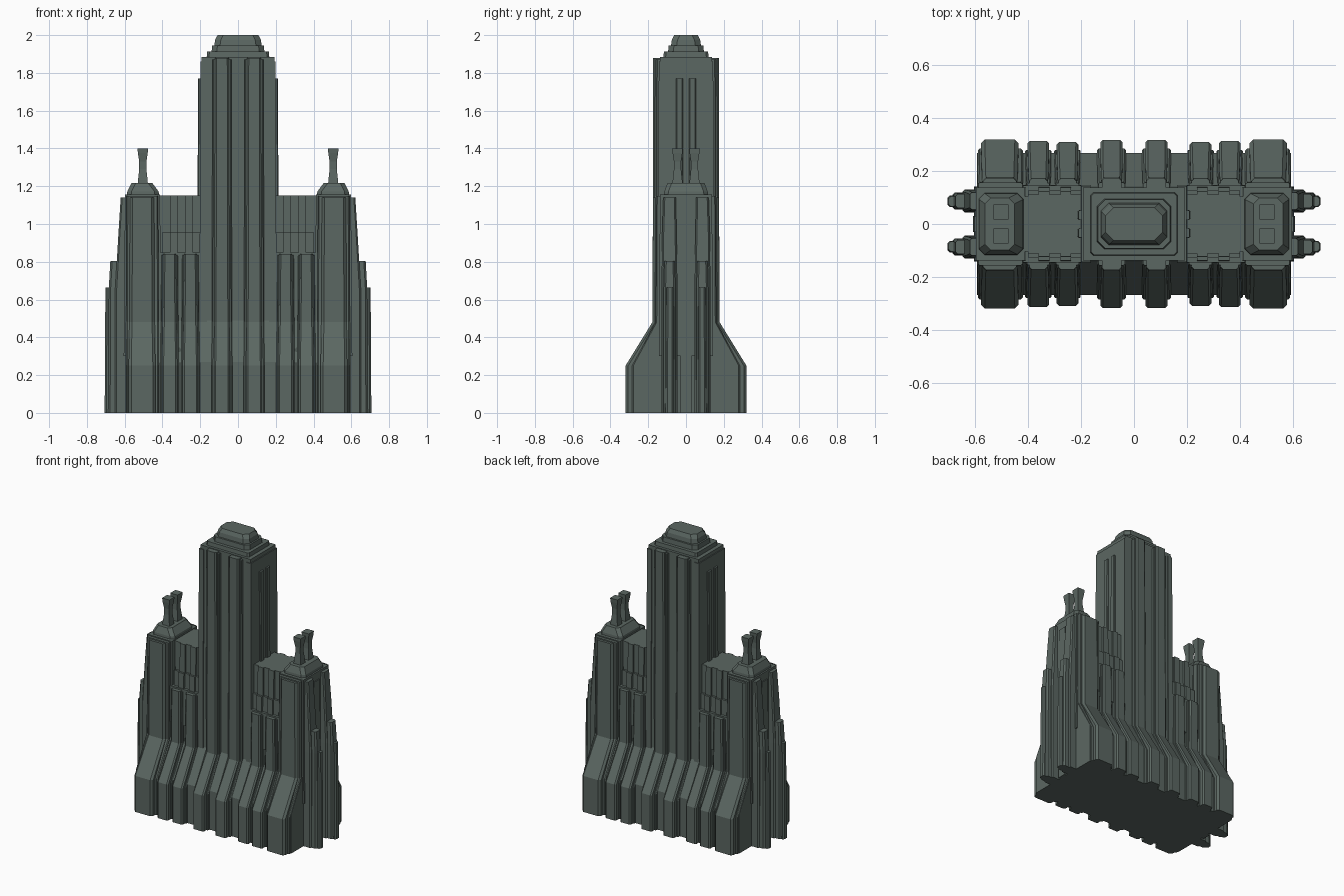
import bpy, bmesh

if "Cube" in bpy.data.objects:
    bpy.data.objects.remove(bpy.data.objects["Cube"])

mat = bpy.data.materials.new("dark_green_grey_stone")
mat.diffuse_color = (0.105, 0.135, 0.122, 1)
mat.use_nodes = True
mat.node_tree.nodes["Principled BSDF"].inputs["Base Color"].default_value = mat.diffuse_color


def ring(x0, x1, y0, y1, c):
    """Rectangle with cut corners."""
    if c <= 0:
        return [(x0, y0), (x1, y0), (x1, y1), (x0, y1)]
    return [(x0 + c, y0), (x1 - c, y0), (x1, y0 + c), (x1, y1 - c),
            (x1 - c, y1), (x0 + c, y1), (x0, y1 - c), (x0, y0 + c)]


def loft(name, levels, c=0.0, mx=False, my=False):
    """Stack cut-corner rectangles (z, x0, x1, y0, y1); mirror in x and/or y."""
    bm = bmesh.new()
    for sx in ((1, -1) if mx else (1,)):
        for sy in ((1, -1) if my else (1,)):
            rows = [[bm.verts.new((sx * x, sy * y, z)) for x, y in ring(x0, x1, y0, y1, c)]
                    for z, x0, x1, y0, y1 in levels]
            n = len(rows[0])
            bm.faces.new(rows[0])
            bm.faces.new(rows[-1])
            for a, b in zip(rows, rows[1:]):
                for i in range(n):
                    j = (i + 1) % n
                    bm.faces.new((a[i], a[j], b[j], b[i]))
    bmesh.ops.recalc_face_normals(bm, faces=bm.faces)
    me = bpy.data.meshes.new(name)
    bm.to_mesh(me)
    bm.free()
    me.materials.append(mat)
    ob = bpy.data.objects.new(name, me)
    bpy.context.collection.objects.link(ob)
    return ob


def pier(name, cx, w0, w1, d0, d1, top, c, zs=(0.25, 0.48)):
    """Buttress running through front and back: battered foot, upright shaft."""
    loft(name, [(0, cx - w0, cx + w0, -d0, d0),
                (zs[0], cx - w0, cx + w0, -d0, d0),
                (zs[1], cx - w1 - .003, cx + w1 + .003, -d1 - .003, d1 + .003),
                (top, cx - w1, cx + w1, -d1, d1)], c, mx=True)


def centred(z, hx, hy):
    return (z, -hx, hx, -hy, hy)


# battered base running the full width
loft("base_body", [centred(0, .595, .268), centred(.27, .595, .268),
                   centred(.49, .595, .142), centred(.845, .595, .138)])

# central tower
loft("tower_body", [centred(.3, .2, .143), centred(1.885, .193, .138)])
pier("tower_pier_backing", .085, .055, .05, .285, .158, 1.87, .006)
pier("tower_pier", .085, .042, .037, .318, .174, 1.88, .009)
loft("tower_corner_strip", [(.3, .165, .205, -.148, .148), (1.86, .165, .199, -.144, .144)], mx=True)
loft("tower_side_fin", [(.8, .15, .216, .014, .054), (1.77, .15, .211, .016, .052)],
     .005, mx=True, my=True)

# stepped crown
for i, (z0, z1, hx, hy, c) in enumerate([(1.88, 1.912, .166, .12, .012),
                                         (1.91, 1.945, .14, .095, .028)]):
    loft("crown_step_%d" % (i + 1), [centred(z0, hx, hy), centred(z1, hx - .003, hy - .003)], c)
loft("crown_top", [centred(1.94, .126, .08), centred(1.975, .121, .075),
                   centred(2.0, .108, .062)], .03)

# shoulder walls with ribbed upper panels
loft("shoulder_wall", [(.5, .15, .45, -.105, .105), (1.15, .15, .45, -.105, .105)], mx=True)
for i in range(5):
    x0 = .197 + i * .041
    d = .012 if i % 2 else 0
    loft("upper_panel_%d" % i, [(.8, x0, x0 + .041, -.113 - d, .113 + d),
                                (1.15, x0, x0 + .041, -.111 - d, .111 + d)], mx=True)
    loft("lower_panel_%d" % i, [(.8, x0, x0 + .041, -.128 - d, .128 + d),
                                (.955, x0, x0 + .041, -.126 - d, .126 + d)], mx=True)
loft("shoulder_ledge", [(.6, .19, .42, -.148, .148), (.85, .19, .42, -.146, .146)], mx=True)
pier("inner_shoulder_pier", .252, .041, .034, .31, .172, .84, .009)
pier("outer_shoulder_pier", .362, .041, .034, .314, .172, .84, .009)
pier("inner_shoulder_backing", .252, .05, .043, .28, .155, .835, .004)
pier("outer_shoulder_backing", .362, .05, .043, .28, .155, .835, .004)

# corner towers
loft("corner_body", [(.3, .41, .605, -.142, .142), (1.155, .412, .598, -.138, .138)], mx=True)
pier("corner_pier_backing", .506, .085, .083, .285, .158, 1.148, .006)
pier("corner_pier", .508, .071, .064, .32, .175, 1.14, .014)
loft("corner_cap", [(1.15, .418, .588, -.117, .117), (1.172, .42, .586, -.115, .115),
                    (1.212, .45, .566, -.1, .1), (1.216, .452, .564, -.098, .098)], .022, mx=True)

# flared spires
loft("spire", [(z, .504 - h, .504 + h, .045 - h, .045 + h) for z, h in
               ((1.2, .028), (1.235, .025), (1.29, .019), (1.33, .019), (1.375, .026), (1.4, .028))],
     mx=True, my=True)

# stepped side fins
loft("side_fin_wide", [(0, .56, .65, .044, .13), (.66, .56, .65, .045, .13),
                       (.95, .56, .633, .05, .126), (1.14, .56, .621, .054, .12)],
     .008, mx=True, my=True)
loft("side_fin_middle", [(0, .58, .687, .054, .12), (.66, .58, .684, .055, .118),
                         (.805, .58, .676, .06, .114)], .01, mx=True, my=True)
loft("side_fin_narrow", [(0, .6, .706, .064, .108), (.665, .6, .702, .066, .104)],
     .009, mx=True, my=True)
loft("side_centre_strip", [(0, .56, .61, -.03, .03), (1.1, .56, .604, -.03, .03)], mx=True)
